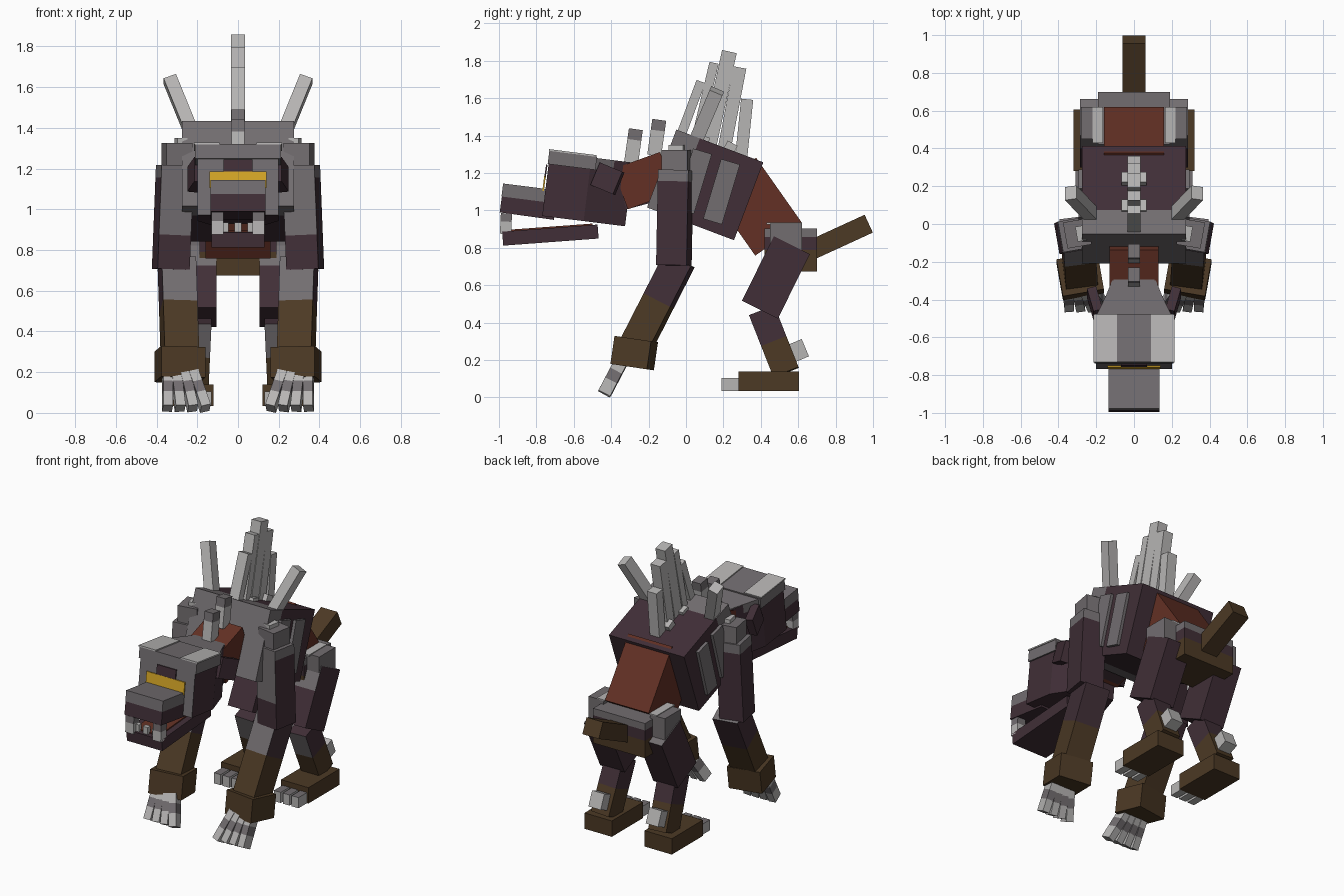
import bpy, bmesh
from math import radians
from mathutils import Vector, Matrix

if "Cube" in bpy.data.objects:
    bpy.data.objects.remove(bpy.data.objects["Cube"])

COLOURS = {
    "purple": (0.052, 0.028, 0.038), "grey": (0.17, 0.155, 0.163),
    "light": (0.47, 0.46, 0.455), "brown": (0.072, 0.041, 0.018),
    "rust": (0.125, 0.03, 0.018), "yellow": (0.68, 0.39, 0.02),
}
MATS = {}
for label, rgb in COLOURS.items():
    m = bpy.data.materials.new(label)
    m.use_nodes = True
    m.diffuse_color = (*rgb, 1)
    m.node_tree.nodes["Principled BSDF"].inputs["Base Color"].default_value = (*rgb, 1)
    MATS[label] = m


def beam(name, a, b, w, d, bands, yaw=0, cap=None):
    """Box from a to b. Each band: (end fraction, colour, front/top colour, end width scale)."""
    a, b = Vector(a), Vector(b)
    axis = (b - a).normalized()
    x = Matrix.Rotation(radians(yaw), 3, "Z") @ Vector((1, 0, 0))
    x = (x - axis * x.dot(axis)).normalized()
    y = axis.cross(x)
    if y.y - y.z < 0:
        y = -y
    if isinstance(bands, str):
        bands = [(1, bands)]
    names = list(COLOURS)
    bm = bmesh.new()

    def ring(t, s):
        c = a.lerp(b, t)
        return [bm.verts.new(c + x * w * s * i / 2 + y * d * j / 2)
                for i, j in ((-1, -1), (1, -1), (1, 1), (-1, 1))]

    last = ring(0, 1)
    bm.faces.new(last).material_index = names.index(cap or bands[0][1])
    for band in bands:
        new = ring(band[0], band[3] if len(band) > 3 else 1)
        for k in range(4):
            f = bm.faces.new((last[k], last[k - 3], new[k - 3], new[k]))
            front = k == 0 and len(band) > 2
            f.material_index = names.index(band[2] if front else band[1])
        last = new
    bm.faces.new(last).material_index = names.index(bands[-1][1])
    bmesh.ops.recalc_face_normals(bm, faces=bm.faces)
    me = bpy.data.meshes.new(name)
    bm.to_mesh(me)
    bm.free()
    for n in names:
        me.materials.append(MATS[n])
    ob = bpy.data.objects.new(name, me)
    bpy.context.collection.objects.link(ob)
    return ob


# Torso
beam("torso", (0, -0.13, 1.22), (0, 0.335, 1.045), 0.55, 0.445,
     [(0.27, "grey"), (1, "purple")])
beam("waist", (0, 0.25, 1.19), (0, 0.495, 0.842), 0.32, 0.305, "rust")
beam("pelvis", (0, 0.56, 0.9), (0, 0.56, 0.67), 0.38, 0.28,
     [(0.2, "grey"), (0.5, "purple"), (1, "brown")])
beam("tail", (0, 0.6, 0.752), (0, 0.977, 0.925), 0.12, 0.105, "brown")
beam("neck", (0, -0.35, 1.11), (0, -0.1, 1.2), 0.26, 0.23,
     [(1, "rust")])
beam("throat", (0, -0.33, 1.04), (0, -0.18, 1.08), 0.24, 0.08, "purple")

# Head and face
beam("head", (0, -0.748, 1.135), (0, -0.305, 1.08), 0.4, 0.34,
     [(0.5, "purple", "grey"), (1, "purple", "grey", 0.55)], cap="grey")
beam("brow", (0, -0.735, 1.28), (0, -0.48, 1.248), 0.42, 0.072, "grey")
beam("head_crest", (0, -0.49, 1.247), (0, -0.29, 1.222), 0.4, 0.06,
     [(1, "grey", "grey", 0.52)])
beam("forehead_mark", (0, -0.744, 1.24), (0, -0.755, 1.165), 0.14, 0.008, "purple")
beam("eye_band", (0, -0.754, 1.18), (0, -0.764, 1.1), 0.28, 0.008, "yellow")
beam("snout_top", (0, -0.982, 1.105), (0, -0.72, 1.072), 0.27, 0.07, "grey")
beam("snout", (0, -0.99, 1.03), (0, -0.7, 0.99), 0.27, 0.09, "purple")
beam("lower_jaw", (0, -0.98, 0.845), (0, -0.47, 0.883), 0.26, 0.075, "purple")
beam("tongue", (0, -0.95, 0.888), (0, -0.5, 0.921), 0.18, 0.009, "rust")
for i in (-1, 0, 1):
    beam(f"lower_tooth_{i + 2}", (0.065 * i, -0.955, 0.93), (0.065 * i, -0.955, 0.87),
         0.035, 0.03, "light")

# Back spines, fanned along the ridge
SPINES = [(-0.03, 1.39, 0.08, 1.685, 0.05), (0.05, 1.36, 0.15, 1.785, 0.05),
          (0.12, 1.33, 0.232, 1.845, 0.08), (0.2, 1.3, 0.288, 1.76, 0.07),
          (0.295, 1.28, 0.327, 1.59, 0.065)]
for n, (y0, z0, y1, z1, d) in enumerate(SPINES, 1):
    beam(f"back_spine_{n}", (0, y0, z0), (0, y1, z1), 0.07, d, "light")
for n, y in enumerate((0.07, 0.22), 1):
    beam(f"spine_root_{n}", (0, y, 1.3), (0, y + 0.03, 1.41 - y * 0.25), 0.13, 0.06, "light")
for n, (y, z) in enumerate(((-0.295, 1.24), (-0.17, 1.29)), 1):
    beam(f"neck_spine_{n}", (0, y, z), (0, y + 0.027, z + 0.19), 0.065, 0.075,
         [(0.7, "light"), (1, "grey")])

for s, side in ((1, "left"), (-1, "right")):
    def part(name, a, b, w, d, bands, yaw=0, cap=None):
        beam(f"{side}_{name}", (a[0] * s, *a[1:]), (b[0] * s, *b[1:]), w, d, bands, yaw * s, cap)

    # Head details
    part("brow_plate", (0.153, -0.732, 1.319), (0.153, -0.48, 1.287), 0.125, 0.009, "light")
    part("ear", (0.19, -0.48, 1.19), (0.225, -0.36, 1.14), 0.05, 0.13, "purple")
    part("fang", (0.1, -0.96, 0.98), (0.1, -0.965, 0.87), 0.06, 0.06,
         [(0.4, "grey"), (1, "light")])

    # Ribs and shoulder spikes
    for n, (y, z) in enumerate(((0.04, 1.152), (0.19, 1.096)), 1):
        part(f"rib_{n}", (0.28, y - 0.048, z - 0.16), (0.28, y + 0.048, z + 0.16),
             0.03, 0.105, "grey")
    part("shoulder_spike", (0.215, 0.04, 1.34), (0.335, 0.165, 1.635), 0.065, 0.075, "light")
    part("shoulder_pad", (0.3, -0.05, 1.32), (0.3, -0.05, 1.2), 0.13, 0.14, "grey", -10)
    part("shoulder_stud", (0.28, -0.05, 1.345), (0.28, -0.05, 1.3), 0.05, 0.08, "light", -10)

    # Foreleg
    part("upper_arm", (0.31, -0.055, 1.21), (0.33, -0.065, 0.7), 0.16, 0.165,
         [(0.12, "grey"), (0.67, "purple", "grey"), (1, "purple")], -10)
    part("forearm", (0.3, -0.035, 0.73), (0.285, -0.265, 0.28), 0.17, 0.16,
         [(0.48, "purple", "grey"), (1, "brown")], -8, "grey")
    part("wrist", (0.285, -0.266, 0.308), (0.285, -0.288, 0.158), 0.22, 0.2, "brown", -10)
    for n in range(4):
        part(f"finger_{n + 1}", (0.22 + 0.042 * n, -0.345, 0.19),
             (0.16 + 0.062 * n, -0.435, 0.018), 0.048, 0.07,
             [(0.3, "light"), (0.6, "grey"), (1, "light")], -6)

    # Hind leg
    part("hip_pad", (0.225, 0.535, 0.925), (0.225, 0.535, 0.78), 0.11, 0.17, "grey")
    part("hip_plate", (0.192, 0.525, 0.93), (0.192, 0.525, 0.92), 0.055, 0.19, "light")
    part("thigh", (0.195, 0.566, 0.81), (0.195, 0.395, 0.465), 0.18, 0.215,
         [(0.4, "purple", "grey"), (1, "purple")], 0, "grey")
    part("shin", (0.195, 0.405, 0.46), (0.21, 0.535, 0.13), 0.13, 0.145,
         [(0.5, "purple", "grey"), (1, "brown")])
    part("heel_spur", (0.21, 0.55, 0.225), (0.21, 0.638, 0.262), 0.09, 0.1,
         [(0.5, "light", "grey"), (1, "light")])
    part("foot", (0.22, 0.28, 0.083), (0.22, 0.605, 0.083), 0.2, 0.105, "brown")
    for n in range(3):
        part(f"toe_{n + 1}", (0.155 + 0.065 * n, 0.19, 0.066), (0.155 + 0.065 * n, 0.29, 0.066),
             0.05, 0.07, [(1, "light", "grey")])

# Settle the finished model on the ground
bpy.context.view_layer.update()
objs = [o for o in bpy.context.scene.objects if o.type == "MESH"]
low = min(v.co.z for o in objs for v in o.data.vertices)
for o in objs:
    o.location.z -= low
